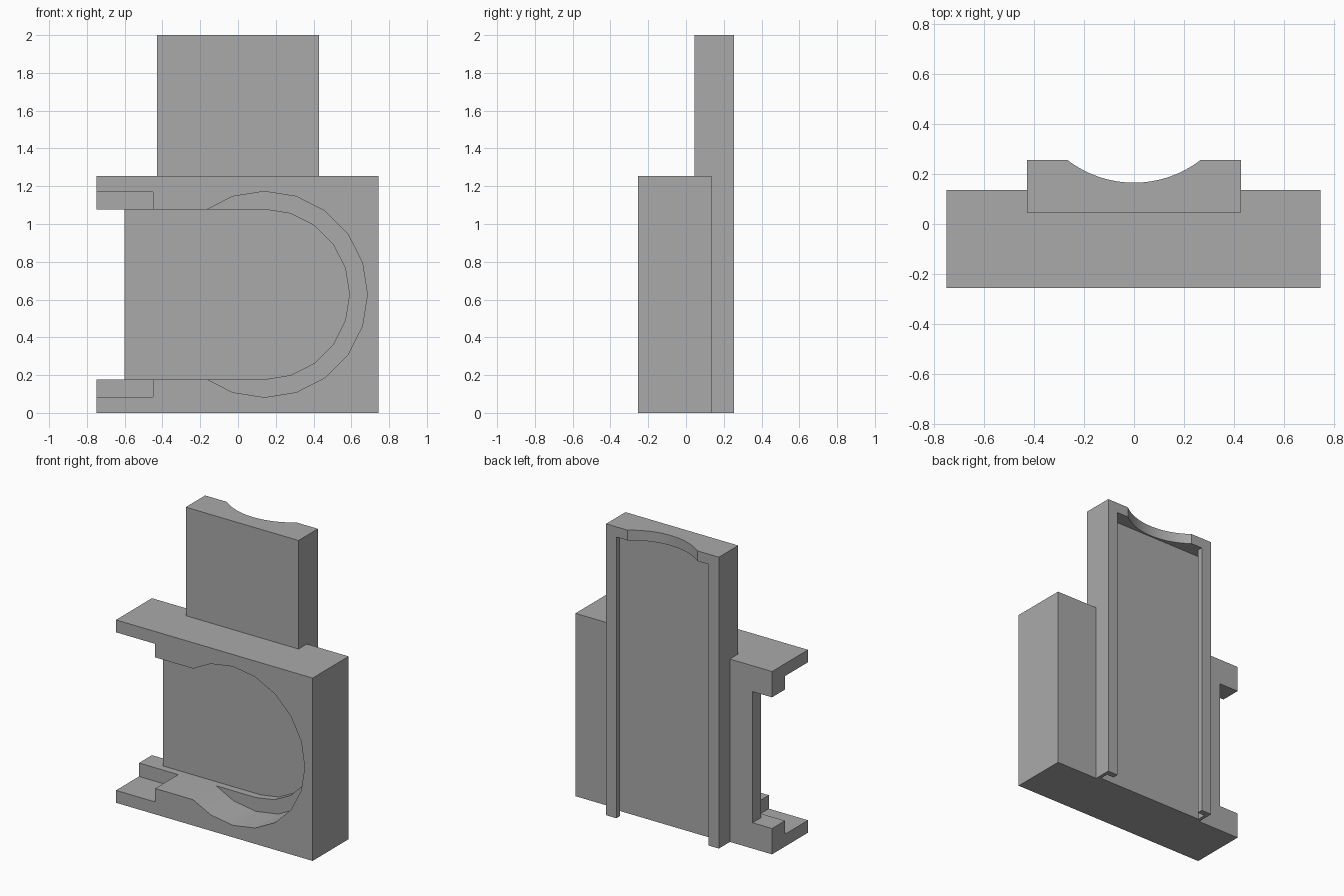
import bpy, bmesh
from math import cos, sin, pi, radians
from mathutils import Vector

old = bpy.data.objects.get("Cube")
if old:
    bpy.data.objects.remove(old, do_unlink=True)

# One plain grey for the whole holder
grey = bpy.data.materials.new("plain_grey")
grey.use_nodes = True
colour = (0.4, 0.4, 0.4, 1)
grey.diffuse_color = colour
grey.node_tree.nodes["Principled BSDF"].inputs["Base Color"].default_value = colour


def prism(name, profile, axis, lo, hi):
    """Extrude a 2D profile: (x, z) along y, or (x, y) along z."""
    place = (lambda a, b: (a, lo, b)) if axis == "y" else (lambda a, b: (a, b, lo))
    depth = Vector((0, hi - lo, 0)) if axis == "y" else Vector((0, 0, hi - lo))
    bm = bmesh.new()
    face = bm.faces.new([bm.verts.new(place(a, b)) for a, b in profile])
    extruded = bmesh.ops.extrude_face_region(bm, geom=[face])["geom"]
    bmesh.ops.translate(bm, vec=depth, verts=[v for v in extruded if isinstance(v, bmesh.types.BMVert)])
    bmesh.ops.recalc_face_normals(bm, faces=bm.faces)
    mesh = bpy.data.meshes.new(name)
    bm.to_mesh(mesh)
    bm.free()
    mesh.materials.append(grey)
    ob = bpy.data.objects.new(name, mesh)
    bpy.context.collection.objects.link(ob)
    return ob


def rect(a0, a1, b0, b1):
    return [(a0, b0), (a1, b0), (a1, b1), (a0, b1)]


def arc(ca, cb, r, start, end, steps):
    angles = [radians(start + (end - start) * i / steps) for i in range(steps + 1)]
    return [(ca + r * cos(t), cb + r * sin(t)) for t in angles]


def combine(target, tool, operation):
    mod = target.modifiers.new(operation.lower(), "BOOLEAN")
    mod.operation, mod.solver, mod.object = operation, "EXACT", tool
    bpy.context.view_layer.objects.active = target
    bpy.ops.object.modifier_apply(modifier=mod.name)
    bpy.data.objects.remove(tool, do_unlink=True)


FRONT, STEP, PANEL, BACK = -0.255, -0.005, 0.045, 0.135
MID, CX, R = 0.6275, 0.14, 0.45
LOW, HIGH = MID - R, MID + R

# Wide front block
holder = prism("slide_holder", rect(-0.748, 0.745, 0, 1.255), "y", FRONT, BACK)

# Tall rear slab with undercut channel, open at the bottom
half, lip, groove = 0.428, 0.35, 0.405
slab = prism("tall_slab", rect(-half, half, 0, 2), "z", 0, 2)
slab.data.clear_geometry()
bpy.data.objects.remove(slab, do_unlink=True)
channel = [(-half, PANEL), (half, PANEL), (half, 0.255), (lip, 0.255), (lip, 0.215),
           (groove, 0.215), (groove, 0.155)]
channel += [(-x, y) for x, y in reversed(channel[2:])]
slab = prism("tall_slab", channel, "z", 0, 1.93)
combine(holder, slab, "UNION")

# Top lip of the slab with a finger scoop
scoop = arc(0, 0.6, 0.435, -52.5, -127.5, 40)
lip_profile = [(-half, PANEL), (half, PANEL), (half, 0.255)] + scoop + [(-half, 0.255)]
combine(holder, prism("top_lip", lip_profile, "z", 1.93, 2), "UNION")

# Front pocket: round-ended slot, counterbore, side notch and side opening
slot = [(-0.9, LOW)] + arc(CX, MID, R, -90, 90, 10) + [(-0.9, HIGH)]
cutters = [
    prism("slot", slot, "y", -0.4, PANEL),
    prism("counterbore", arc(CX, MID, 0.545, 0, 342, 19), "y", -0.4, STEP),
    prism("side_notch", rect(-0.9, -0.45, 0.085, 1.17), "y", -0.4, STEP),
    prism("side_opening", rect(-0.9, -0.6, LOW, HIGH), "y", -0.4, 0.4),
]
for cutter in cutters:
    combine(holder, cutter, "DIFFERENCE")

# Smooth the curved walls, keep edges sharp
bpy.ops.object.select_all(action="DESELECT")
holder.select_set(True)
bpy.context.view_layer.objects.active = holder
bpy.ops.object.shade_smooth_by_angle(angle=radians(25))
